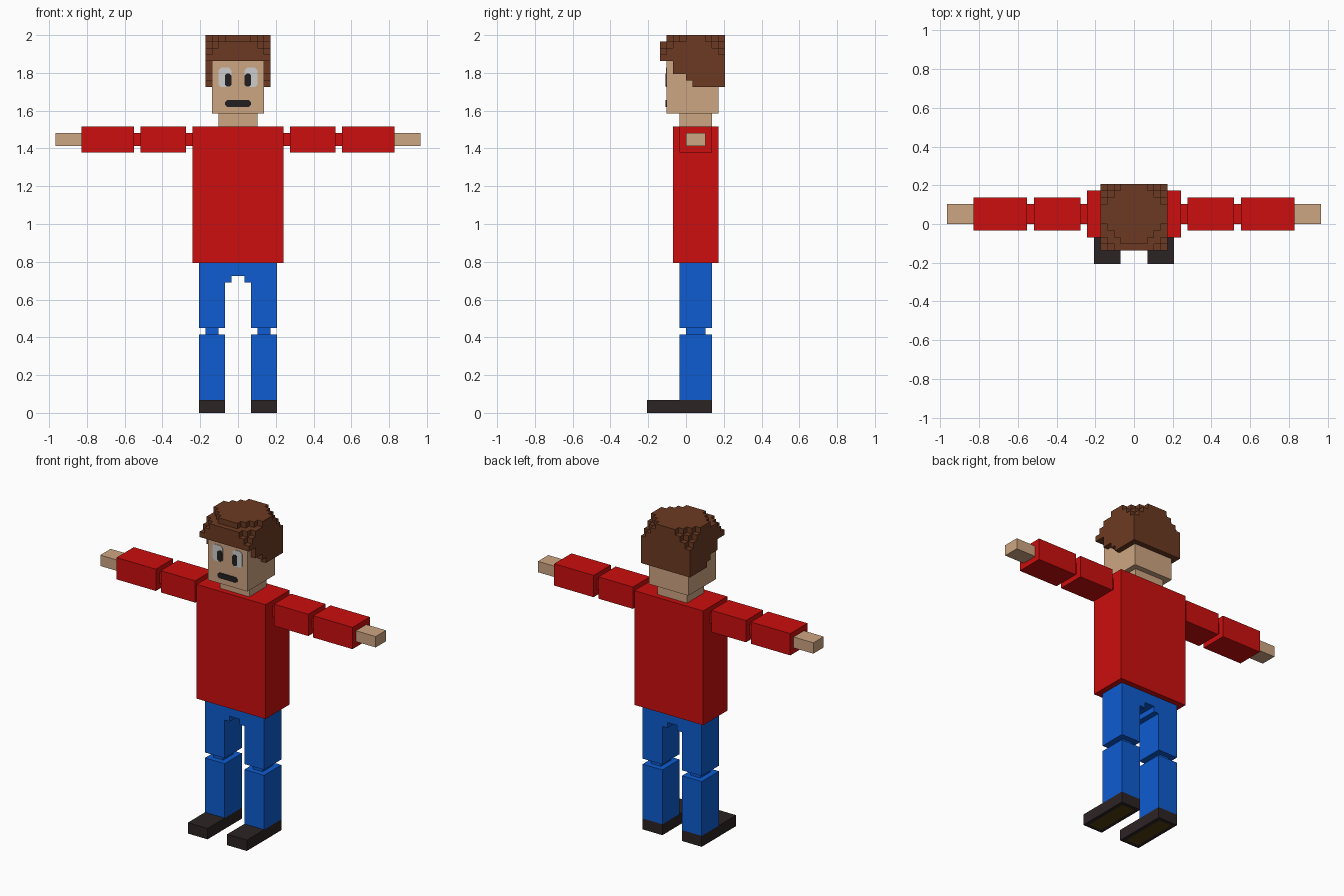
import bpy, bmesh, math
from mathutils import Vector

if "Cube" in bpy.data.objects:
    bpy.data.objects.remove(bpy.data.objects["Cube"])

U = 2 / 58  # one voxel


def material(name, srgb):
    m = bpy.data.materials.new(name)
    m.diffuse_color = [(c / 255 / 12.92 if c < 11 else ((c / 255 + 0.055) / 1.055) ** 2.4)
                       for c in srgb] + [1]
    m.use_nodes = True
    m.node_tree.nodes["Principled BSDF"].inputs["Base Color"].default_value = m.diffuse_color
    return m


SKIN = material("skin", (206, 166, 130))
RED = material("red", (204, 14, 14))
BLUE = material("blue", (14, 92, 208))
HAIR = material("hair_brown", (108, 58, 34))
SHOE = material("shoe_dark", (44, 35, 36))
SOLE = material("sole_brown", (84, 60, 14))
EYE = material("eye_grey", (205, 205, 205))
BLACK = material("black", (34, 31, 32))


def finish(name, bm, mat):
    me = bpy.data.meshes.new(name)
    bm.to_mesh(me)
    bm.free()
    me.materials.append(mat)
    ob = bpy.data.objects.new(name, me)
    bpy.context.collection.objects.link(ob)
    return ob


def box(name, mat, x, y, z):
    """Box from ranges given in voxels."""
    bm = bmesh.new()
    bmesh.ops.create_cube(bm, size=1)
    for v in bm.verts:
        v.co = Vector([r[0] + (c + 0.5) * (r[1] - r[0]) for c, r in zip(v.co, (x, y, z))]) * U
    return finish(name, bm, mat)


def pair(name, mat, x, y, z):
    """Box on the right and its mirror on the left."""
    return [box(name + "_right", mat, x, y, z),
            box(name + "_left", mat, (-x[1], -x[0]), y, z)]


def face_plate(name, mat, x, z, lift, cut=0.3):
    """Thin plate with clipped corners on the front of the head."""
    (x0, x1), (z0, z1) = x, z
    pts = [(x0 + cut, z0), (x1 - cut, z0), (x1, z0 + cut), (x1, z1 - cut),
           (x1 - cut, z1), (x0 + cut, z1), (x0, z1 - cut), (x0, z0 + cut)]
    bm = bmesh.new()
    f = bm.faces.new([bm.verts.new((a * U, -3 * U, b * U)) for a, b in pts])
    r = bmesh.ops.extrude_face_region(bm, geom=[f])
    for v in r["geom"]:
        if isinstance(v, bmesh.types.BMVert):
            v.co.y -= lift
    bmesh.ops.recalc_face_normals(bm, faces=bm.faces)
    return finish(name, bm, mat)


# Body
box("torso", RED, (-7, 7), (-2, 5), (23, 44))
box("neck", SKIN, (-3, 3), (-1, 4), (44, 46))
box("head", SKIN, (-4, 4), (-3, 5), (46, 55))

# Arms
pair("shoulder_joint", RED, (7, 8), (0, 3), (41, 43))
pair("upper_arm", RED, (8, 15), (-1, 4), (40, 44))
pair("elbow_joint", RED, (15, 16), (0, 3), (41, 43))
pair("lower_arm", RED, (16, 24), (-1, 4), (40, 44))
pair("hand", SKIN, (24, 28), (0, 3), (41, 43))

# Legs and stepped crotch
box("hips", BLUE, (-2, 2), (-1, 4), (21, 23))
pair("hip_step", BLUE, (1, 2), (-1, 4), (20, 21))
pair("upper_leg", BLUE, (2, 6), (-1, 4), (13, 23))
pair("knee_joint", BLUE, (3, 5), (0, 3), (12, 13))
pair("lower_leg", BLUE, (2, 6), (-1, 4), (2, 12))

# Shoes with an inset sole
for shoe in pair("shoe", SHOE, (2, 6), (-6, 4), (0, 2)):
    shoe.data.materials.append(SOLE)
    bm = bmesh.new()
    bm.from_mesh(shoe.data)
    bottom = min(bm.faces, key=lambda f: f.calc_center_median().z)
    bmesh.ops.inset_region(bm, faces=[bottom], thickness=U)
    bottom.material_index = 1
    bm.to_mesh(shoe.data)
    bm.free()

# Face
for side, s in (("right", 1), ("left", -1)):
    face_plate("eye_" + side, EYE, sorted((s * 1, s * 3)), (50, 53), 0.003, 0.4)
    face_plate("pupil_" + side, BLACK, sorted((s * 1, s * 2)), (50.1, 52.1), 0.006)
face_plate("mouth", BLACK, (-2, 2), (47, 48), 0.004)


# Hair: voxel cap with stepped crown corners and a stepped side line
def in_hair(i, j, k):
    front = -3 if k == 57 else -4
    if not (-5 <= i < 5 and front <= j < 6 and k < 58):
        return False
    bottom = 54 if j < -2 else 52 if j < 0 else 51 if j < 1 else 50
    cut = max(0, k - 54)
    dx = min(i + 5, 4 - i)
    dy = min(j - front, 5 - j)
    return k >= bottom and dx + dy >= cut


bm = bmesh.new()
cells = {(i, j, k) for i in range(-5, 5) for j in range(-4, 6)
         for k in range(50, 58) if in_hair(i, j, k)}
for c in cells:
    for axis in range(3):
        for d in (-1, 1):
            n = list(c)
            n[axis] += d
            if tuple(n) in cells:
                continue
            a, b = (axis + 1) % 3, (axis + 2) % 3
            quad = []
            for p, q in ((0, 0), (1, 0), (1, 1), (0, 1)):
                co = Vector(c)
                co[axis] += (d + 1) / 2
                co[a] += p
                co[b] += q
                quad.append(bm.verts.new(co * U))
            bm.faces.new(quad if d > 0 else quad[::-1])
bmesh.ops.remove_doubles(bm, verts=bm.verts, dist=1e-4)
bmesh.ops.dissolve_limit(bm, angle_limit=math.radians(1), verts=bm.verts, edges=bm.edges)
finish("hair", bm, HAIR)
